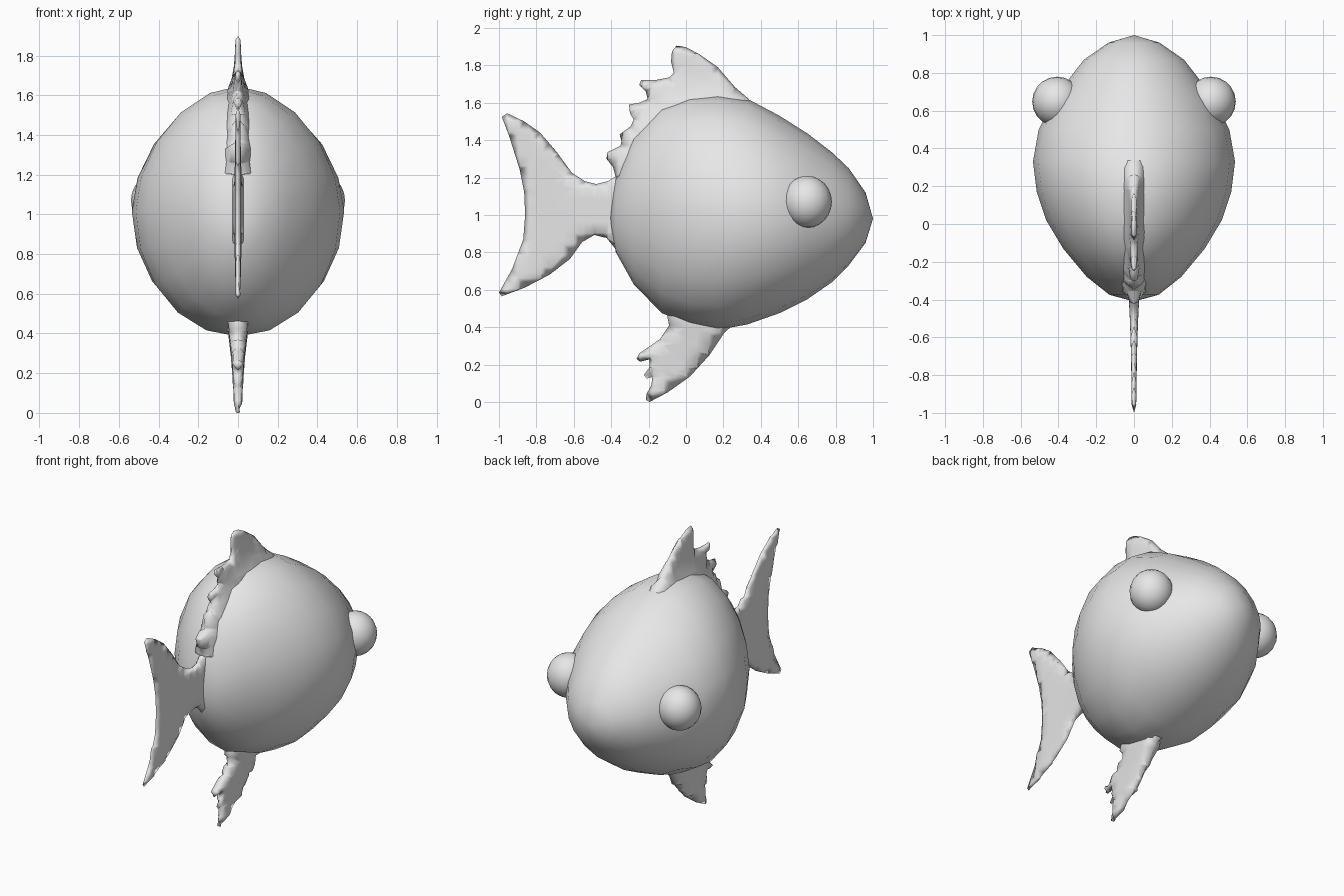
import bpy, bmesh, math
from mathutils import Vector
from mathutils.geometry import intersect_point_line

if "Cube" in bpy.data.objects:
    bpy.data.objects.remove(bpy.data.objects["Cube"])

grey = bpy.data.materials.new("plain_grey")
grey.diffuse_color = (0.8, 0.8, 0.8, 1)
grey.use_nodes = True
grey.node_tree.nodes["Principled BSDF"].inputs["Base Color"].default_value = grey.diffuse_color


def finish(name, bm):
    """Turn a bmesh into a smooth grey object."""
    bmesh.ops.recalc_face_normals(bm, faces=bm.faces[:])
    me = bpy.data.meshes.new(name)
    bm.to_mesh(me)
    bm.free()
    me.materials.append(grey)
    for p in me.polygons:
        p.use_smooth = True
    ob = bpy.data.objects.new(name, me)
    bpy.context.collection.objects.link(ob)
    return ob


# Body: egg-shaped rings from rear to snout (y, half width, top, bottom)
RINGS = [(-.375, .13, 1.2, .8), (-.28, .25, 1.42, .63), (-.13, .375, 1.575, .475),
         (.02, .465, 1.63, .415), (.17, .515, 1.645, .385), (.33, .535, 1.62, .415),
         (.5, .505, 1.53, .475), (.65, .43, 1.435, .55), (.78, .335, 1.335, .64),
         (.87, .265, 1.25, .73), (.96, .135, 1.12, .85)]
SIDES = 20
bm = bmesh.new()
loops = []
for y, w, top, bot in RINGS:
    mid, half = (top + bot) / 2, (top - bot) / 2
    ring = []
    for i in range(SIDES):
        a = 2 * math.pi * i / SIDES
        c, s = math.cos(a), math.sin(a)
        e = 1.1 if s > 0 else 1.0          # upper half is a little narrower
        ring.append(bm.verts.new((w * math.copysign(abs(c) ** e, c), y,
                                  mid + half * math.copysign(abs(s) ** e, s))))
    loops.append(ring)
for a, b in zip(loops, loops[1:]):
    for i in range(SIDES):
        j = (i + 1) % SIDES
        bm.faces.new((a[i], a[j], b[j], b[i]))
for ring, y in ((loops[0], -.41), (loops[-1], 1.0)):
    pole = bm.verts.new((0, y, .98))
    for i in range(SIDES):
        bm.faces.new((ring[i], ring[(i + 1) % SIDES], pole))
finish("body", bm)

# Eyes
for side, label in ((-1, "left"), (1, "right")):
    bm = bmesh.new()
    bmesh.ops.create_uvsphere(bm, u_segments=20, v_segments=12, radius=.132)
    for v in bm.verts:
        v.co = Vector((v.co.x + side * .407, v.co.y + .648, v.co.z * 1.05 + 1.07))
    finish(label + "_eye", bm)


def fin(name, outline, tip, root, falloff):
    """Plate with a rounded rim that thickens towards the body."""
    pts = [Vector((0, y, z)) for y, z in outline]

    def half_thickness(p):
        q = math.hypot((p.y - .15) / .56, (p.z - 1.0) / .63)
        t = tip + root * math.exp(-max(q - 1, -.05) * falloff)
        d = 1.0
        for a, b in zip(pts, pts[1:] + pts[:1]):
            c, f = intersect_point_line(p, a, b)
            c = a.lerp(b, min(max(f, 0), 1))
            d = min(d, (p - c).length)
        k = 1 - min(d / .014, 1)
        return t * math.sqrt(max(0, 1 - k * k))

    bm = bmesh.new()
    face = bm.faces.new([bm.verts.new(p) for p in pts])
    for step in (.004, .010):
        bmesh.ops.inset_region(bm, faces=[face], thickness=step, use_even_offset=True)
    bmesh.ops.triangulate(bm, faces=bm.faces[:])
    # Cut into a grid so the taper is smooth
    for k in range(-17, 8):
        bmesh.ops.bisect_plane(bm, geom=bm.verts[:] + bm.edges[:] + bm.faces[:],
                               plane_co=(0, k * .06 + .003, 0), plane_no=(0, 1, 0))
    for k in range(0, 33):
        bmesh.ops.bisect_plane(bm, geom=bm.verts[:] + bm.edges[:] + bm.faces[:],
                               plane_co=(0, 0, k * .06 + .003), plane_no=(0, 0, 1))
    rim = {v for v in bm.verts if v.is_boundary}
    for v in bm.verts:
        v.co.x = 0 if v in rim else half_thickness(Vector((0, v.co.y, v.co.z)))
    # Mirror to the other side and weld along the rim
    copy = bmesh.ops.duplicate(bm, geom=bm.verts[:] + bm.edges[:] + bm.faces[:])["geom"]
    for g in copy:
        if isinstance(g, bmesh.types.BMVert):
            g.co.x *= -1
    bmesh.ops.remove_doubles(bm, verts=bm.verts[:], dist=.0002)
    finish(name, bm)


# Back fin with a tall front lobe and a scalloped rear edge
fin("back_fin", [
    (.39, 1.55), (.33, 1.625), (.26, 1.685), (.17, 1.79), (.07, 1.86), (0, 1.897),
    (-.05, 1.905), (-.075, 1.875), (-.08, 1.82), (-.065, 1.76), (-.09, 1.735),
    (-.17, 1.72), (-.24, 1.722), (-.25, 1.695), (-.215, 1.66), (-.205, 1.62),
    (-.25, 1.6), (-.305, 1.59), (-.30, 1.545), (-.28, 1.51), (-.295, 1.475),
    (-.355, 1.43), (-.345, 1.395), (-.35, 1.37), (-.42, 1.335), (-.425, 1.3),
    (-.39, 1.255), (-.375, 1.2), (-.3, 1.12), (-.2, 1.33), (0, 1.5), (.2, 1.53)],
    .012, .04, 8)

# Tail fin
fin("tail_fin", [
    (-.3, 1.22), (-.37, 1.21), (-.42, 1.18), (-.48, 1.165), (-.54, 1.18), (-.61, 1.225),
    (-.69, 1.335), (-.78, 1.44), (-.865, 1.5), (-.955, 1.543), (-.985, 1.525),
    (-.945, 1.42), (-.89, 1.245), (-.865, 1.12), (-.86, 1.0), (-.87, .87),
    (-.93, .71), (-1, .585), (-.985, .565), (-.865, .61), (-.73, .68), (-.62, .765),
    (-.555, .855), (-.49, .893), (-.425, .877), (-.37, .81), (-.28, .8)],
    .01, .017, 2)

# Belly fin with a ragged rear edge
fin("belly_fin", [
    (-.08, .52), (-.1, .455), (-.09, .41), (-.14, .335), (-.25, .26), (-.265, .23),
    (-.245, .215), (-.195, .228), (-.195, .185), (-.225, .145), (-.21, .125),
    (-.18, .133), (-.185, .09), (-.21, .045), (-.215, .012), (-.195, 0), (-.1, .05),
    (.02, .135), (.125, .25), (.205, .37), (.26, .42), (.2, .5), (0, .54)],
    .014, .032, 2.5)
